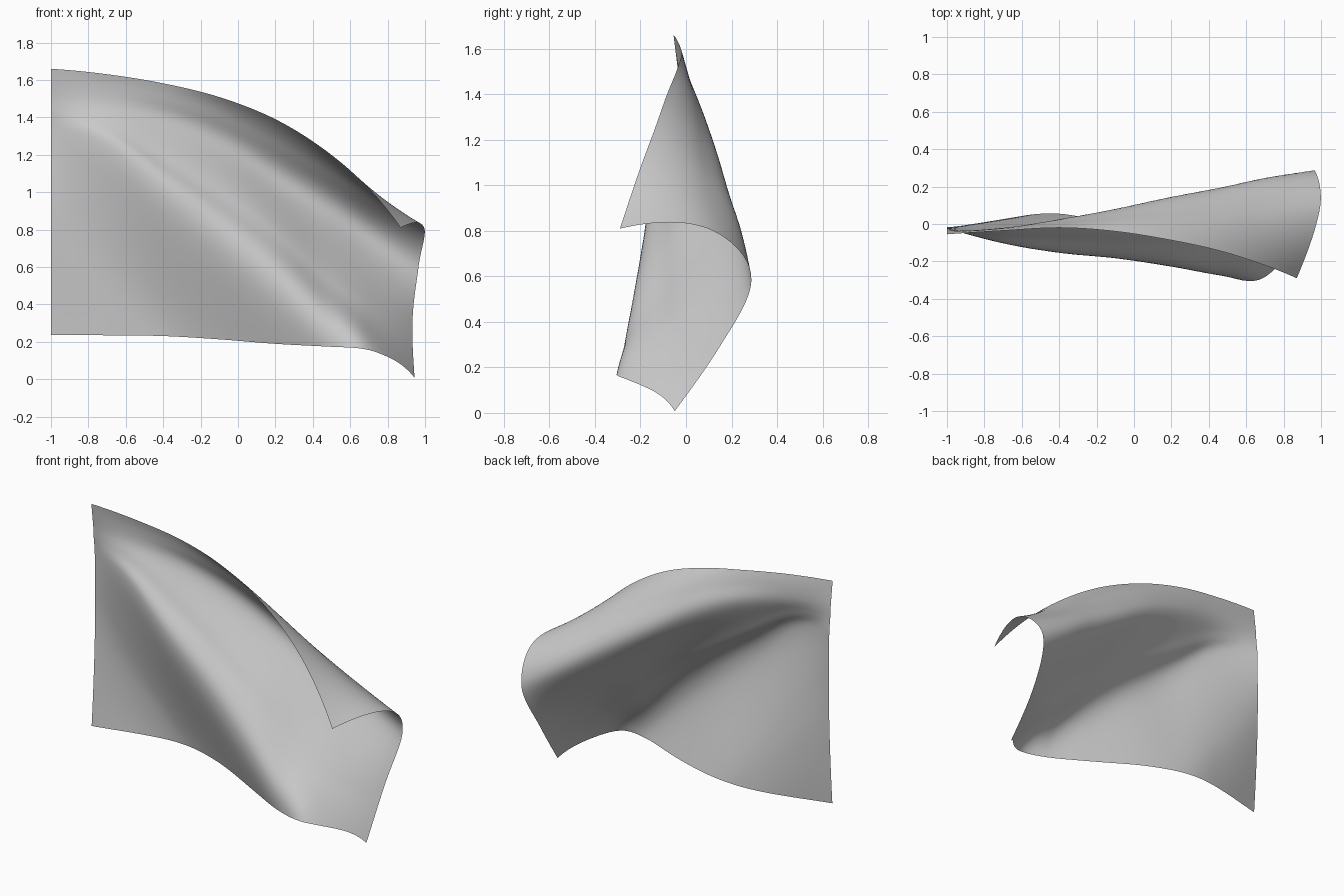
import bpy, bmesh
from mathutils import Vector

if "Cube" in bpy.data.objects:
    bpy.data.objects.remove(bpy.data.objects["Cube"])

# Fold lines of the waving cloth, each running from the hoist to the free end.
# The lower ones run on past the bottom edge and are trimmed off below.
FOLDS = [
    # top edge
    [(-1, -.055, 1.66), (-.695, -.035, 1.63), (-.39, -.02, 1.58), (-.095, -.04, 1.507),
     (.19, -.085, 1.395), (.445, -.14, 1.24), (.67, -.21, 1.05), (.87, -.29, .81)],
    # curl between top edge and back ridge
    [(-1, -.045, 1.58), (-.695, -.022, 1.55), (-.39, .008, 1.49), (-.095, .035, 1.40),
     (.19, .06, 1.26), (.455, .07, 1.115), (.72, .085, .955), (.995, .09, .812)],
    # back ridge
    [(-1, -.035, 1.50), (-.695, -.025, 1.46), (-.39, .022, 1.38), (-.10, .076, 1.25),
     (.19, .138, 1.07), (.46, .19, .90), (.71, .245, .74), (.965, .287, .60)],
    # slope between the ridges
    [(-1, -.03, 1.42), (-.70, -.065, 1.36), (-.39, -.075, 1.18), (-.10, -.075, 1.0),
     (.19, -.08, .79), (.44, -.075, .57), (.69, -.05, .38), (.932, .135, .27)],
    # front ridge
    [(-1, -.02, 1.30), (-.70, -.10, 1.20), (-.40, -.15, .96), (-.10, -.18, .72),
     (.19, -.225, .48), (.46, -.275, .24), (.70, -.31, .09), (.96, -.22, -.22)],
    # back valley
    [(-1, -.02, .80), (-.70, .02, .53), (-.40, .055, .23), (-.10, .05, -.03),
     (.19, 0, -.25), (.46, -.05, -.45), (.70, -.25, -.50), (.98, -.50, -.60)],
]
# Bottom edge seen from the front (x, z)
BOTTOM = [(-1, .237), (-.7, .235), (-.4, .231), (-.095, .213), (.19, .19),
          (.47, .175), (.65, .165), (.76, .137), (.87, .08), (.95, 0)]
ROWS = 48


def smooth_curve(points, steps):
    """Smooth curve through all points, with extrapolated ends."""
    p = [Vector(q) for q in points]
    p = [3 * p[0] - 3 * p[1] + p[2]] + p + [3 * p[-1] - 3 * p[-2] + p[-3]]
    out = []
    for i in range(1, len(p) - 2):
        a, b, c, d = p[i - 1:i + 3]
        for k in range(steps):
            t = k / steps
            out.append(.5 * (2 * b + (c - a) * t + (2 * a - 5 * b + 4 * c - d) * t ** 2
                             + (3 * b - a - 3 * c + d) * t ** 3))
    return out + [p[-2]]


bottom = smooth_curve(BOTTOM, 8)


def above_bottom(p):
    """Height of a point above the bottom edge."""
    for a, b in zip(bottom, bottom[1:]):
        if p.x <= b.x:
            return p.z - a.y - (b.y - a.y) * (p.x - a.x) / (b.x - a.x)
    return p.z


def trim(column):
    """Cut a column at the bottom edge and space its points evenly."""
    pts = [column[0]]
    for a, b in zip(column, column[1:]):
        ha, hb = above_bottom(a), above_bottom(b)
        if hb <= 0:
            pts.append(a.lerp(b, ha / (ha - hb)))
            break
        pts.append(b)
    dist = [0]
    for a, b in zip(pts, pts[1:]):
        dist.append(dist[-1] + (b - a).length)
    out, i = [], 0
    for k in range(ROWS + 1):
        d = dist[-1] * k / ROWS
        while i < len(pts) - 2 and dist[i + 1] < d:
            i += 1
        out.append(pts[i].lerp(pts[i + 1], (d - dist[i]) / (dist[i + 1] - dist[i])))
    return out


# Flag cloth: loft the folds in both directions, then trim to the bottom edge
FOLDS.append([Vector(p) + Vector((0, -.035, -.6)) for p in FOLDS[-1]])
lines = [smooth_curve(f, 10) for f in FOLDS]
columns = [trim(smooth_curve(c, 24)) for c in zip(*lines)]

bm = bmesh.new()
grid = [[bm.verts.new(co) for co in col] for col in columns]
for left, right in zip(grid, grid[1:]):
    for j in range(ROWS):
        bm.faces.new((left[j], left[j + 1], right[j + 1], right[j])).smooth = True

mesh = bpy.data.meshes.new("flag_cloth")
bm.to_mesh(mesh)
bm.free()
flag = bpy.data.objects.new("flag_cloth", mesh)
bpy.context.collection.objects.link(flag)
